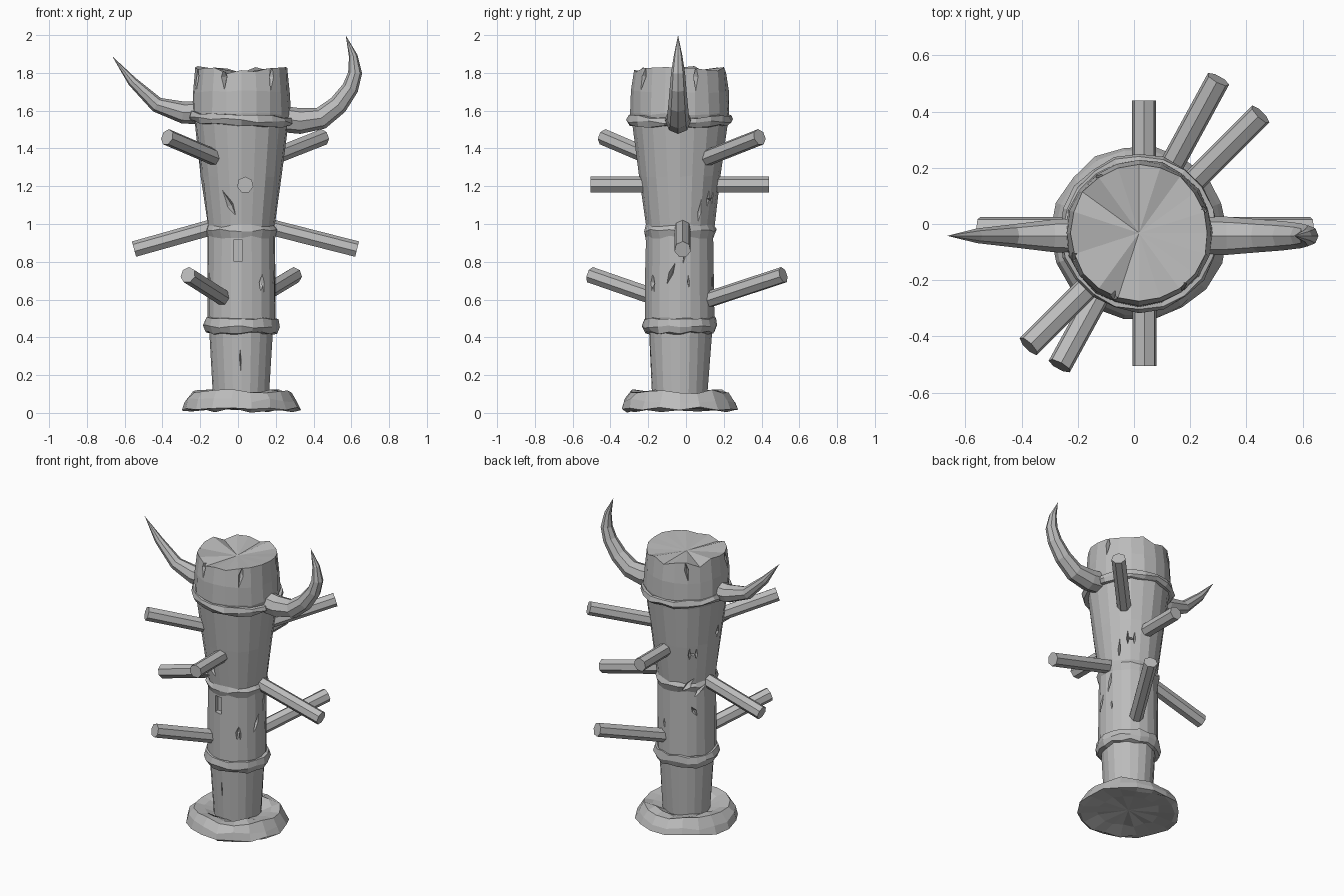
import bpy, bmesh, math, random
from mathutils import Vector, Matrix

random.seed(7)
if "Cube" in bpy.data.objects:
    bpy.data.objects.remove(bpy.data.objects["Cube"])

GREY = (0.5, 0.5, 0.5, 1)
wood = bpy.data.materials.new("weathered grey")
wood.use_nodes = True
wood.diffuse_color = GREY
wood.node_tree.nodes["Principled BSDF"].inputs["Base Color"].default_value = GREY

CX, CY = 0.018, -0.032   # trunk axis


def finish(name, bm):
    bmesh.ops.recalc_face_normals(bm, faces=bm.faces)
    mesh = bpy.data.meshes.new(name)
    bm.to_mesh(mesh)
    bm.free()
    mesh.materials.append(wood)
    ob = bpy.data.objects.new(name, mesh)
    bpy.context.collection.objects.link(ob)
    return ob


def bridge(bm, a, b):
    for i in range(len(a)):
        j = (i + 1) % len(a)
        bm.faces.new((a[i], a[j], b[j], b[i]))


def cap(bm, ring, centre):
    tip = bm.verts.new(centre)
    for i in range(len(ring)):
        bm.faces.new((ring[i], ring[(i + 1) % len(ring)], tip))


def lathe(name, profile, rough, sides=20, ends=None):
    """Rough turned solid from radius, height rows; without ends it is a closed hoop."""
    bm = bmesh.new()
    rings = []
    for r, z in profile:
        ring = []
        for i in range(sides):
            a = math.tau * i / sides
            rr = r + random.uniform(-rough, rough) / 2
            ring.append(bm.verts.new((CX + rr * math.cos(a), CY + rr * math.sin(a),
                                      z + random.uniform(-rough, rough))))
        rings.append(ring)
    for a, b in zip(rings, rings[1:]):
        bridge(bm, a, b)
    if ends:
        cap(bm, rings[0], (CX, CY, ends[0]))
        cap(bm, rings[-1], (CX, CY, ends[1]))
    else:
        bridge(bm, rings[-1], rings[0])
    return finish(name, bm)


# Trunk: tapering log with a worn ledge and a splintered top
trunk = lathe("trunk", [(0.145, 0.06), (0.168, 0.45), (0.182, 0.5), (0.18, 0.93),
                        (0.192, 0.965), (0.18, 0.99), (0.214, 1.25), (0.248, 1.52),
                        (0.263, 1.58), (0.258, 1.7), (0.246, 1.815)],
              rough=0.008, ends=(0.06, 1.8))
for v in trunk.data.vertices:
    if v.co.z > 1.805:
        v.co.z += random.uniform(-0.02, 0.02)


def trunk_radius(z):
    if z < 1:
        return 0.145 + 0.036 * min(1, z / 0.5)
    return min(0.181 + (z - 1) / 8, 0.255)


def gash(bm, angle, z, width, length, tilt, depth=0.03):
    """Diamond-mouthed wedge that bites into the trunk surface."""
    frame = (Matrix.Translation((CX, CY, z)) @ Matrix.Rotation(math.radians(angle), 4, 'Z')
             @ Matrix.Translation((trunk_radius(z), 0, 0))
             @ Matrix.Rotation(math.radians(tilt), 4, 'X'))
    rim = [bm.verts.new(frame @ Vector((0.02, y * width / 2, h * length / 2)))
           for y, h in ((1, 0), (0, 1), (-1, 0), (0, -1))]
    cap(bm, rim, frame @ Vector((-depth, 0, 0)))
    bm.faces.new(rim)


# Carved gashes: angle, height, width, length, tilt
cut = bmesh.new()
for row in [(-54, 0.69, 0.05, 0.15, -8), (-92, 0.28, 0.02, 0.32, 2),
            (-108, 1.1, 0.06, 0.27, 28), (-15, 0.74, 0.04, 0.22, -22),
            (10, 0.86, 0.04, 0.28, -12), (33, 1.06, 0.03, 0.18, -5),
            (128, 0.98, 0.05, 0.22, -42), (150, 0.93, 0.05, 0.18, -42),
            (140, 0.8, 0.05, 0.14, 30), (183, 1.31, 0.05, 0.13, -6)]:
    gash(cut, *row)
# Paired upright cuts joined by a slanting one, on two sides
for angle, z in ((136, 1.19), (55, 1.13)):
    for side in (-6, 6):
        gash(cut, angle + side, z, 0.03, 0.14, 0)
    gash(cut, angle, z, 0.025, 0.09, 75)
# Splits running down from the top rim
for angle in (-160, -112, -50, 20, 125):
    gash(cut, angle, 1.78, random.uniform(0.04, 0.07), 0.2, random.uniform(-12, 12), 0.05)
# Fine drying cracks low on the log
for angle in (-50, 15, 75, 200):
    gash(cut, angle, random.uniform(0.6, 0.75), 0.03, 0.18, 4, 0.02)
# Square mortise in the front
bmesh.ops.create_cube(cut, size=1, matrix=Matrix.Translation((0, CY - 0.18, 0.86))
                      @ Matrix.Diagonal((0.05, 0.07, 0.11, 1)))
cutter = finish("gash_cutter", cut)
cutter.hide_render = True
mod = trunk.modifiers.new("gashes", 'BOOLEAN')
mod.operation = 'DIFFERENCE'
mod.solver = 'EXACT'
mod.use_self = True
mod.object = cutter
bpy.context.view_layer.objects.active = trunk
bpy.ops.object.modifier_apply(modifier=mod.name)
bpy.data.objects.remove(cutter)


def hoop(name, radius, z, height):
    """Raised band whose inner edge is buried in the trunk."""
    outline = [(-0.05, 0), (-0.014, 0.05), (0, 0.45), (-0.008, 0.95), (-0.05, 1)]
    return lathe(name, [(radius + r, z + height * t) for r, t in outline], rough=0.009)


hoop("lower_band", 0.2, 0.42, 0.085)
upper_band = hoop("upper_band", 0.282, 1.525, 0.055)
for v in upper_band.data.vertices:   # sags toward one side
    v.co.z -= 0.05 * (v.co.x - CX)

# Stone foot with an uneven rim and a hollowed underside
lathe("foot", [(0.19, 0.03), (0.285, 0.013), (0.312, 0.022), (0.296, 0.065),
               (0.262, 0.112), (0.205, 0.112), (0.15, 0.085)],
      rough=0.013, sides=18, ends=(0.035, 0.085))


def peg(name, start, end, radius=0.044):
    start, end = Vector(start), Vector(end)
    d = end - start
    bm = bmesh.new()
    bmesh.ops.create_cone(bm, cap_ends=True, segments=7, radius1=radius, radius2=radius,
                          depth=d.length,
                          matrix=Matrix.Translation((start + end) / 2)
                          @ d.to_track_quat('Z', 'Y').to_matrix().to_4x4())
    finish(name, bm)


# Pegs driven through the trunk
peg("front_peg", (0.038, -0.1, 1.207), (0.038, -0.505, 1.207))
peg("back_peg", (0.036, 0.05, 1.207), (0.036, 0.44, 1.207))
peg("left_peg", (0.1, -0.018, 1), (0.63, -0.018, 0.865))
peg("right_peg", (-0.07, -0.018, 1), (-0.55, -0.018, 0.865))
peg("upper_front_peg", (-0.07, -0.13, 1.33), (-0.375, -0.435, 1.46))
peg("upper_back_peg", (0.12, 0.06, 1.33), (0.45, 0.39, 1.46))
peg("lower_front_peg", (-0.06, -0.13, 0.6), (-0.265, -0.505, 0.73))
peg("lower_back_peg", (0.085, 0.12, 0.6), (0.3, 0.515, 0.73))


def horn(name, path, tip, sides=8):
    """Tapering horn along rows of x, z, radius, ending in a point."""
    bm = bmesh.new()
    rings = []
    pts = [Vector((x, -0.042, z)) for x, z, r in path] + [Vector((tip[0], -0.042, tip[1]))]
    for i, (x, z, r) in enumerate(path):
        along = (pts[i + 1] - pts[max(i - 1, 0)]).normalized()
        depth = Vector((0, 1, 0))
        across = along.cross(depth)
        rings.append([bm.verts.new(pts[i] + r * (across * math.cos(a) + depth * math.sin(a)))
                      for a in (math.tau * k / sides for k in range(sides))])
    for a, b in zip(rings, rings[1:]):
        bridge(bm, a, b)
    cap(bm, rings[0], pts[0])
    cap(bm, rings[-1], pts[-1])
    finish(name, bm)


horn("right_horn", [(-0.18, 1.59, 0.064), (-0.29, 1.59, 0.058), (-0.43, 1.632, 0.041),
                    (-0.56, 1.755, 0.026)], (-0.665, 1.887))
horn("left_horn", [(0.2, 1.56, 0.07), (0.33, 1.545, 0.068), (0.44, 1.56, 0.059),
                   (0.53, 1.63, 0.052), (0.595, 1.72, 0.044), (0.62, 1.8, 0.037),
                   (0.61, 1.89, 0.023)], (0.57, 2))
